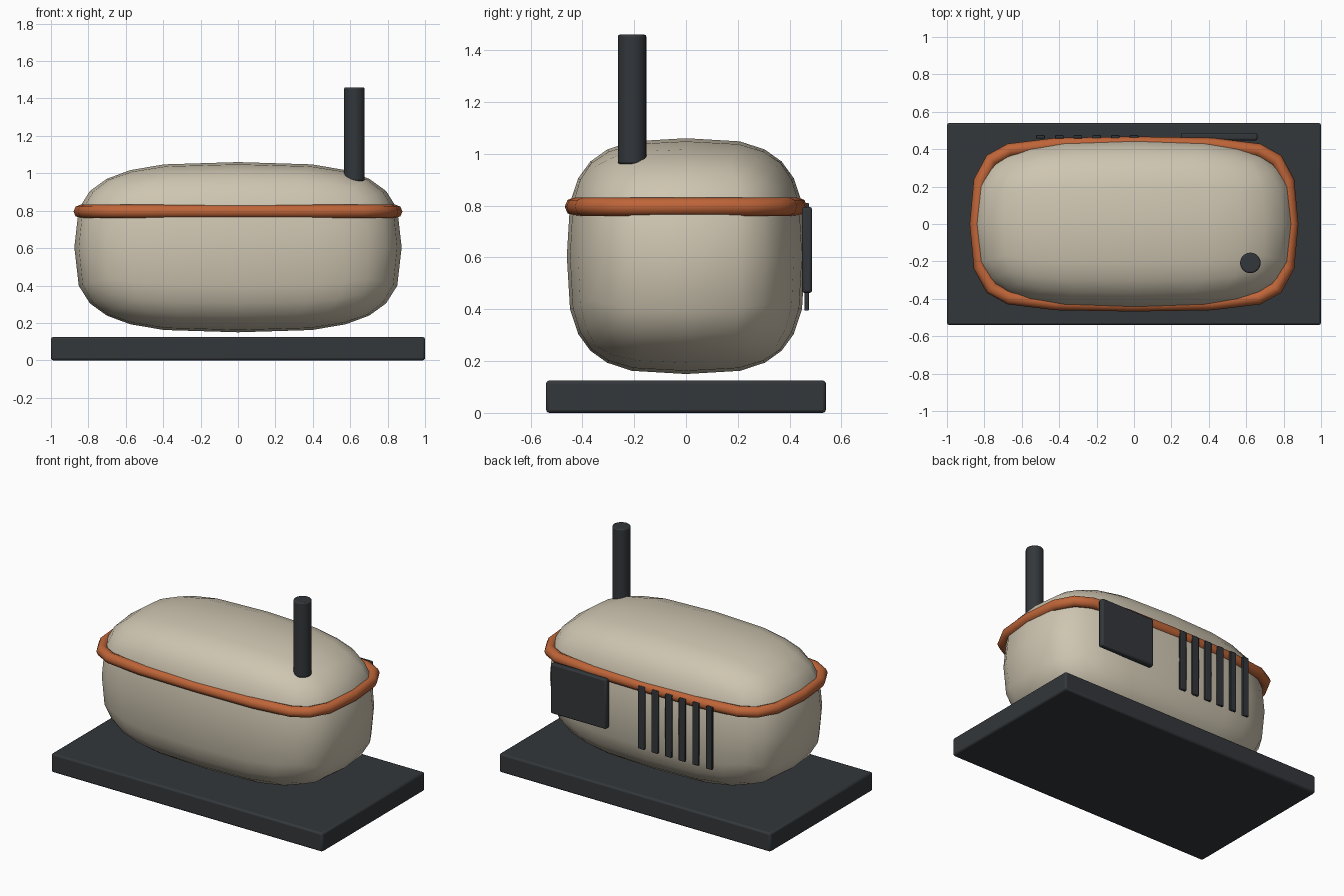
import bpy, bmesh, math

if "Cube" in bpy.data.objects:
    bpy.data.objects.remove(bpy.data.objects["Cube"])

def material(name, rgb):
    m = bpy.data.materials.new(name)
    m.diffuse_color = (*rgb, 1)
    m.use_nodes = True
    m.node_tree.nodes["Principled BSDF"].inputs["Base Color"].default_value = m.diffuse_color
    return m

DARK = material("dark_metal", (0.033, 0.038, 0.043))
CREAM = material("cream_shell", (0.62, 0.56, 0.44))
ORANGE = material("orange_trim", (0.52, 0.13, 0.04))

def bevelled(ob, width, mat):
    b = ob.modifiers.new("Bevel", 'BEVEL')
    b.width, b.segments = width, 2
    b.limit_method = 'ANGLE'
    ob.data.materials.append(mat)
    bpy.ops.object.shade_smooth_by_angle()

def box(name, lo, hi, bevel, mat=DARK):
    bpy.ops.mesh.primitive_cube_add(size=1, location=[(a + b) / 2 for a, b in zip(lo, hi)])
    ob = bpy.context.object
    ob.name = name
    ob.scale = [b - a for a, b in zip(lo, hi)]
    bpy.ops.object.transform_apply(location=False, rotation=False, scale=True)
    bevelled(ob, bevel, mat)
    return ob

# Base slab
box("base", (-1, -0.54, 0), (1, 0.54, 0.125), 0.012)

# Rounded shell: gridded cube pushed onto a superellipsoid
def shell(name, half, centre_z, power=3.15):
    steps = [-1, -0.73, -0.465, 0, 0.465, 0.73, 1]
    bm = bmesh.new()
    for axis in range(3):
        for sign in (-1, 1):
            def vert(u, v):
                p = [0, 0, 0]
                p[axis], p[(axis + 1) % 3], p[(axis + 2) % 3] = sign, u, v
                n = sum(abs(c) ** power for c in p) ** (1 / power)
                return bm.verts.new([c / n * h for c, h in zip(p, half)])
            grid = [[vert(u, v) for v in steps] for u in steps]
            for i in range(6):
                for j in range(6):
                    bm.faces.new((grid[i][j], grid[i + 1][j], grid[i + 1][j + 1], grid[i][j + 1]))
    bmesh.ops.remove_doubles(bm, verts=bm.verts, dist=0.0005)
    bmesh.ops.recalc_face_normals(bm, faces=bm.faces)
    for f in bm.faces:
        f.smooth = True
    me = bpy.data.meshes.new(name)
    bm.to_mesh(me)
    bm.free()
    ob = bpy.data.objects.new(name, me)
    ob.location.z = centre_z
    me.materials.append(CREAM)
    bpy.context.collection.objects.link(ob)

shell("body", (0.875, 0.46, 0.455), 0.605)

# Trim band: round tube around the shell, one quarter mirrored
quarter = [(0.843, 0), (0.822, 0.23), (0.762, 0.342), (0.665, 0.395), (0.415, 0.425), (0, 0.432)]
half = quarter + [(-x, y) for x, y in quarter[-2::-1]]
loop = half + [(x, -y) for x, y in half[-2:0:-1]]
cu = bpy.data.curves.new("trim_band", 'CURVE')
cu.dimensions = '3D'
cu.bevel_depth = 0.036
cu.bevel_resolution = 2
sp = cu.splines.new('POLY')
sp.points.add(len(loop) - 1)
for p, (x, y) in zip(sp.points, loop):
    p.co = (x, y, 0.796, 1)
sp.use_cyclic_u = True
sp.use_smooth = True
cu.materials.append(ORANGE)
bpy.context.collection.objects.link(bpy.data.objects.new("trim_band", cu))

# Chimney pipe
bpy.ops.mesh.primitive_cylinder_add(vertices=24, radius=0.055, depth=0.5, location=(0.622, -0.208, 1.21))
pipe = bpy.context.object
pipe.name = "exhaust_pipe"
bevelled(pipe, 0.008, DARK)

# Rear panel and vent slats
box("rear_panel", (0.25, 0.447, 0.463), (0.66, 0.487, 0.795), 0.01)
for i in range(6):
    x = -0.5 + 0.1 * i
    box(f"vent_slat_{i + 1}", (x - 0.023, 0.457, 0.395), (x + 0.023, 0.475, 0.81), 0.004)
